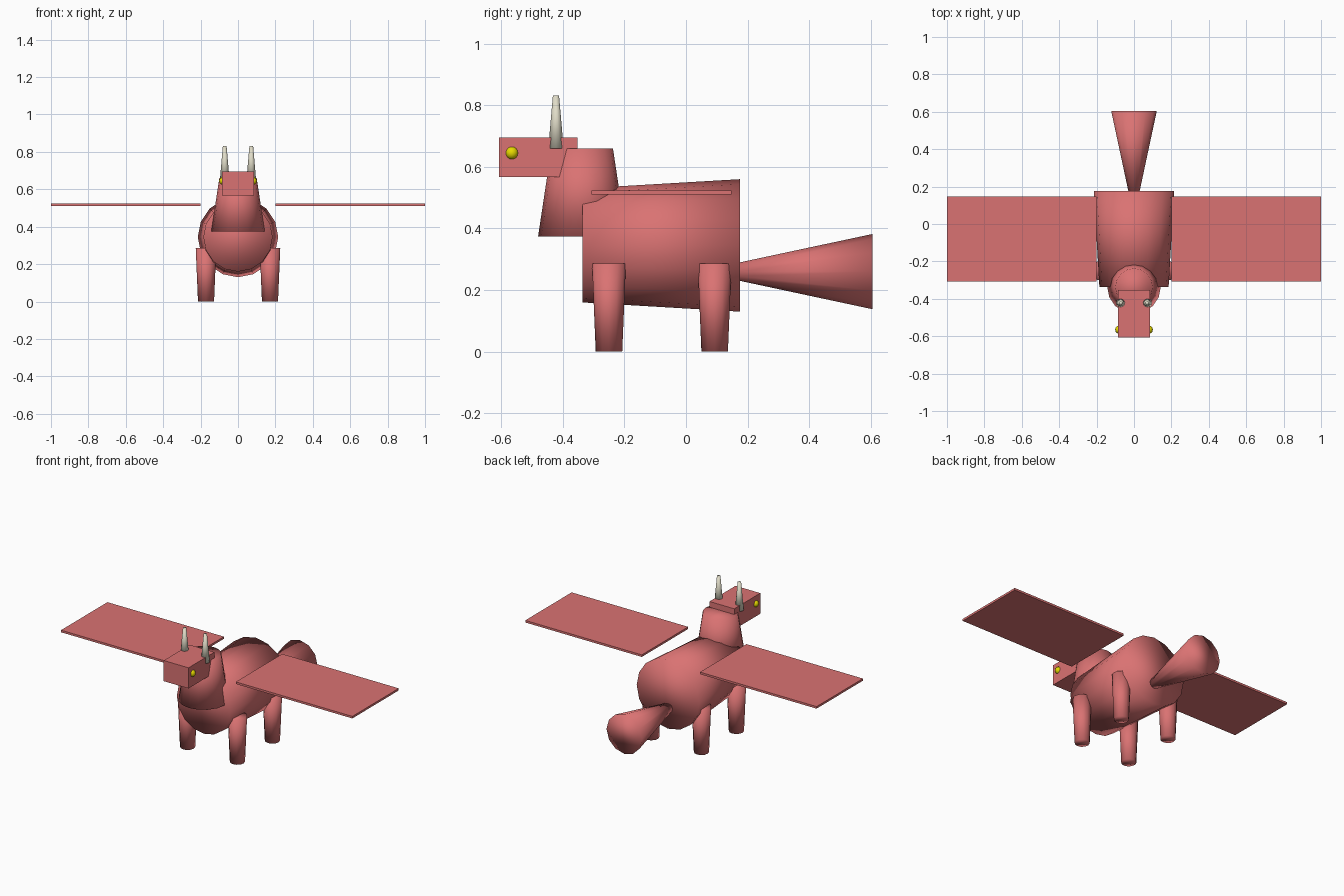
import bpy
from math import pi

if "Cube" in bpy.data.objects:
    bpy.data.objects.remove(bpy.data.objects["Cube"])


def material(name, color):
    m = bpy.data.materials.new(name)
    m.diffuse_color = (*color, 1)
    m.use_nodes = True
    m.node_tree.nodes["Principled BSDF"].inputs["Base Color"].default_value = m.diffuse_color
    return m


RED = material("red", (0.70, 0.17, 0.17))
BONE = material("bone", (0.75, 0.72, 0.58))
YELLOW = material("yellow", (0.8, 0.7, 0.0))


def finish(name, mat, smooth=False):
    ob = bpy.context.object
    ob.name = name
    ob.data.materials.append(mat)
    if smooth:
        bpy.ops.object.shade_smooth()
    return ob


def cone(name, r1, r2, depth, loc, mat, sides=12, along_y=False):
    """Tapered cylinder along z, or along +y when along_y is set."""
    bpy.ops.mesh.primitive_cone_add(
        vertices=sides, radius1=r1, radius2=r2, depth=depth, location=loc,
        rotation=(-pi / 2 if along_y else 0, 0, 0))
    return finish(name, mat, True)


def box(name, lo, hi, mat):
    bpy.ops.mesh.primitive_cube_add(
        size=1, location=[(a + b) / 2 for a, b in zip(lo, hi)])
    bpy.context.object.scale = [b - a for a, b in zip(lo, hi)]
    return finish(name, mat)


# Body, neck, head and tail
cone("body", 0.185, 0.215, 0.512, (0, -0.08, 0.345), RED, 16, True)
cone("neck", 0.143, 0.1, 0.285, (0, -0.337, 0.517), RED, 16)
box("head", (-0.085, -0.607, 0.567), (0.085, -0.352, 0.695), RED)
cone("tail", 0.03, 0.122, 0.43, (0, 0.39, 0.26), RED, 12, True)

for side, s in (("left", 1), ("right", -1)):
    # Wings
    box(f"{side}_wing", (min(s * 0.2, s), -0.307, 0.511),
        (max(s * 0.2, s), 0.148, 0.524), RED)
    # Legs
    for end, y in (("front", -0.25), ("back", 0.093)):
        cone(f"{end}_{side}_leg", 0.043, 0.055, 0.287, (s * 0.171, y, 0.1435), RED)
    # Horns
    cone(f"{side}_horn", 0.025, 0.01, 0.172, (s * 0.071, -0.422, 0.745), BONE)
    # Eyes
    bpy.ops.mesh.primitive_uv_sphere_add(
        segments=12, ring_count=8, radius=0.021, location=(s * 0.08, -0.565, 0.645))
    finish(f"{side}_eye", YELLOW, True)
